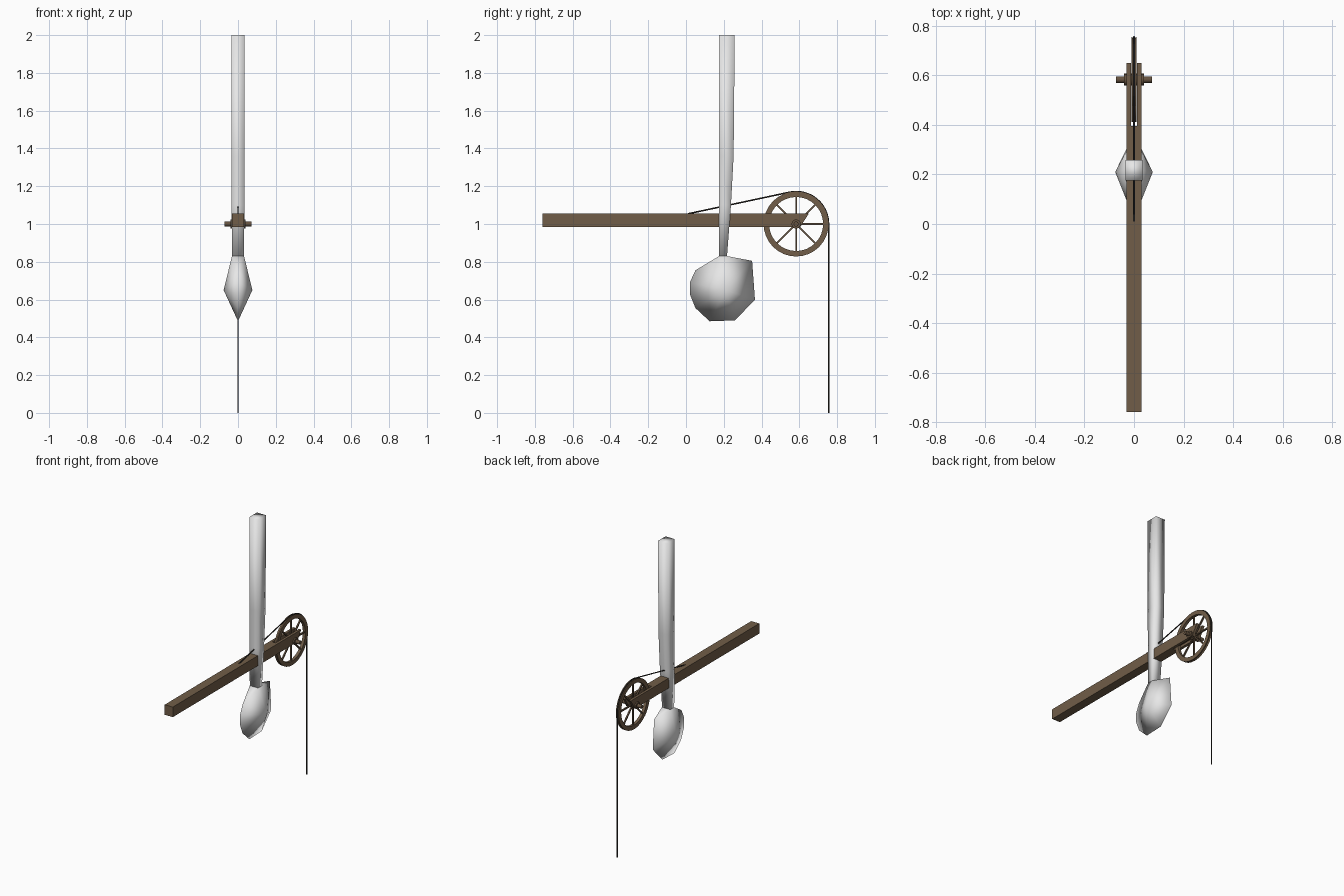
import bpy, bmesh, math
from mathutils import Vector, Matrix

if "Cube" in bpy.data.objects:
    bpy.data.objects.remove(bpy.data.objects["Cube"])

def material(name, rgb):
    m = bpy.data.materials.new(name)
    m.diffuse_color = (*rgb, 1)
    m.use_nodes = True
    m.node_tree.nodes["Principled BSDF"].inputs["Base Color"].default_value = m.diffuse_color
    return m

WOOD = material("brown wood", (0.165, 0.11, 0.065))
DARK = material("dark wood", (0.13, 0.085, 0.05))
ROPE = material("dark rope", (0.03, 0.026, 0.022))
CLOTH = material("pale cloth", (0.8, 0.8, 0.8))
CY, CZ, R = 0.583, 1.0, 0.172   # wheel centre and radius

def finish(name, bm, mat, angle=None):
    bmesh.ops.recalc_face_normals(bm, faces=bm.faces)
    me = bpy.data.meshes.new(name)
    bm.to_mesh(me)
    bm.free()
    me.materials.append(mat)
    ob = bpy.data.objects.new(name, me)
    bpy.context.collection.objects.link(ob)
    if angle:
        bpy.context.view_layer.objects.active = ob
        ob.select_set(True)
        bpy.ops.object.shade_smooth_by_angle(angle=math.radians(angle))
        ob.select_set(False)
    return ob

def prism(bm, profile, x0, x1):
    """Extrude a (y, z) profile along x."""
    a = [bm.verts.new((x0, y, z)) for y, z in profile]
    b = [bm.verts.new((x1, y, z)) for y, z in profile]
    bm.faces.new(a)
    bm.faces.new(b)
    n = len(a)
    for i in range(n):
        bm.faces.new((a[i], a[(i + 1) % n], b[(i + 1) % n], b[i]))

def circle(r, n=16):
    return [(CY + r * math.cos(2 * math.pi * i / n), CZ + r * math.sin(2 * math.pi * i / n)) for i in range(n)]

# beam with a forked, slanted end that straddles the wheel
bm = bmesh.new()
prism(bm, [(-0.76, 0.985), (0.395, 0.985), (0.395, 1.055), (-0.76, 1.055)], -0.031, 0.031)
for s in (-1, 1):
    prism(bm, [(0.395, 0.985), (0.605, 0.985), (0.65, 1.055), (0.395, 1.055)], s * 0.013, s * 0.031)
finish("beam", bm, WOOD)

# wheel rim, a lathed rectangle with a shallow rope groove
bm = bmesh.new()
section = [(0.143, -0.01), (R, -0.01), (R - 0.004, 0), (R, 0.01), (0.143, 0.01)]
N = 32
rings = []
for i in range(N):
    a = 2 * math.pi * i / N
    rings.append([bm.verts.new((x, CY + r * math.cos(a), CZ + r * math.sin(a))) for r, x in section])
for i in range(N):
    p, q = rings[i], rings[(i + 1) % N]
    for j in range(5):
        k = (j + 1) % 5
        bm.faces.new((p[j], p[k], q[k], q[j]))
finish("wheel_rim", bm, WOOD, 30)

# spokes
bm = bmesh.new()
for i in range(8):
    turn = Matrix.Translation((0, CY, CZ)) @ Matrix.Rotation(i * math.pi / 4, 4, 'X')
    bmesh.ops.create_cube(bm, size=1, matrix=turn @ Matrix.Translation((0, 0, 0.082)) @ Matrix.Diagonal((0.01, 0.009, 0.13, 1)))
finish("spokes", bm, DARK)

# hub, washers and axle
bm = bmesh.new()
prism(bm, circle(0.024), -0.012, 0.012)
for s in (-1, 1):
    prism(bm, circle(0.024), s * 0.031, s * 0.04)
prism(bm, circle(0.013), -0.072, 0.072)
finish("axle", bm, DARK, 30)

# rope: from the beam, over the wheel and down to the ground
path = [(0.01, 1.054)]
for i in range(13):
    a = math.radians(101.8 * (1 - i / 12))
    path.append((CY + R * math.cos(a), CZ + R * math.sin(a)))
path.append((CY + R, 0))
bm = bmesh.new()
previous = None
for i, (y, z) in enumerate(path):
    a, b = Vector(path[max(i - 1, 0)]), Vector(path[min(i + 1, len(path) - 1)])
    d = (b - a).normalized()
    ring = []
    for k in range(6):
        t = k * math.pi / 3
        o = 0.004 * math.cos(t)
        ring.append(bm.verts.new((0.004 * math.sin(t), y - d.y * o, z + d.x * o)))
    if previous:
        for k in range(6):
            m = (k + 1) % 6
            bm.faces.new((previous[k], previous[m], ring[m], ring[k]))
    else:
        bm.faces.new(ring)
    previous = ring
bm.faces.new(previous)
finish("rope", bm, ROPE, 50)

# hanging cloth strip: square tube that tapers towards the bottom
bm = bmesh.new()
previous = None
for z, back, w in [(2.0, 0.258, 0.035), (1.36, 0.252, 0.035), (1.1, 0.238, 0.034), (0.83, 0.217, 0.032)]:
    ring = [bm.verts.new(c) for c in ((-w, 0.175, z), (w, 0.175, z), (w, back, z), (-w, back, z))]
    if previous:
        for k in range(4):
            m = (k + 1) % 4
            bm.faces.new((previous[k], previous[m], ring[m], ring[k]))
    else:
        bm.faces.new(ring)
    previous = ring
bm.faces.new(previous)
finish("hanging_strip", bm, CLOTH, 180)

# lens-shaped bundle: a sharp outline fanned to a peak on each side
outline = [(0.05, 0.755), (0.02, 0.69), (0.02, 0.63), (0.05, 0.555), (0.125, 0.485),
           (0.26, 0.49), (0.365, 0.6), (0.35, 0.805)]
bm = bmesh.new()
rim = [bm.verts.new((0, y, z)) for y, z in outline]
tops = []
for s in (-1, 1):
    peak = bm.verts.new((s * 0.076, 0.21, 0.65))
    front = bm.verts.new((s * 0.032, 0.175, 0.83))
    back = bm.verts.new((s * 0.032, 0.217, 0.83))
    loop = [front] + rim + [back]
    for i in range(len(loop)):
        bm.faces.new((loop[i], loop[(i + 1) % len(loop)], peak))
    tops.append((front, back))
(f0, b0), (f1, b1) = tops
bm.faces.new((f0, f1, b1, b0))
bm.faces.new((f0, rim[0], f1))
bm.faces.new((b0, b1, rim[-1]))
finish("bundle", bm, CLOTH, 180)
